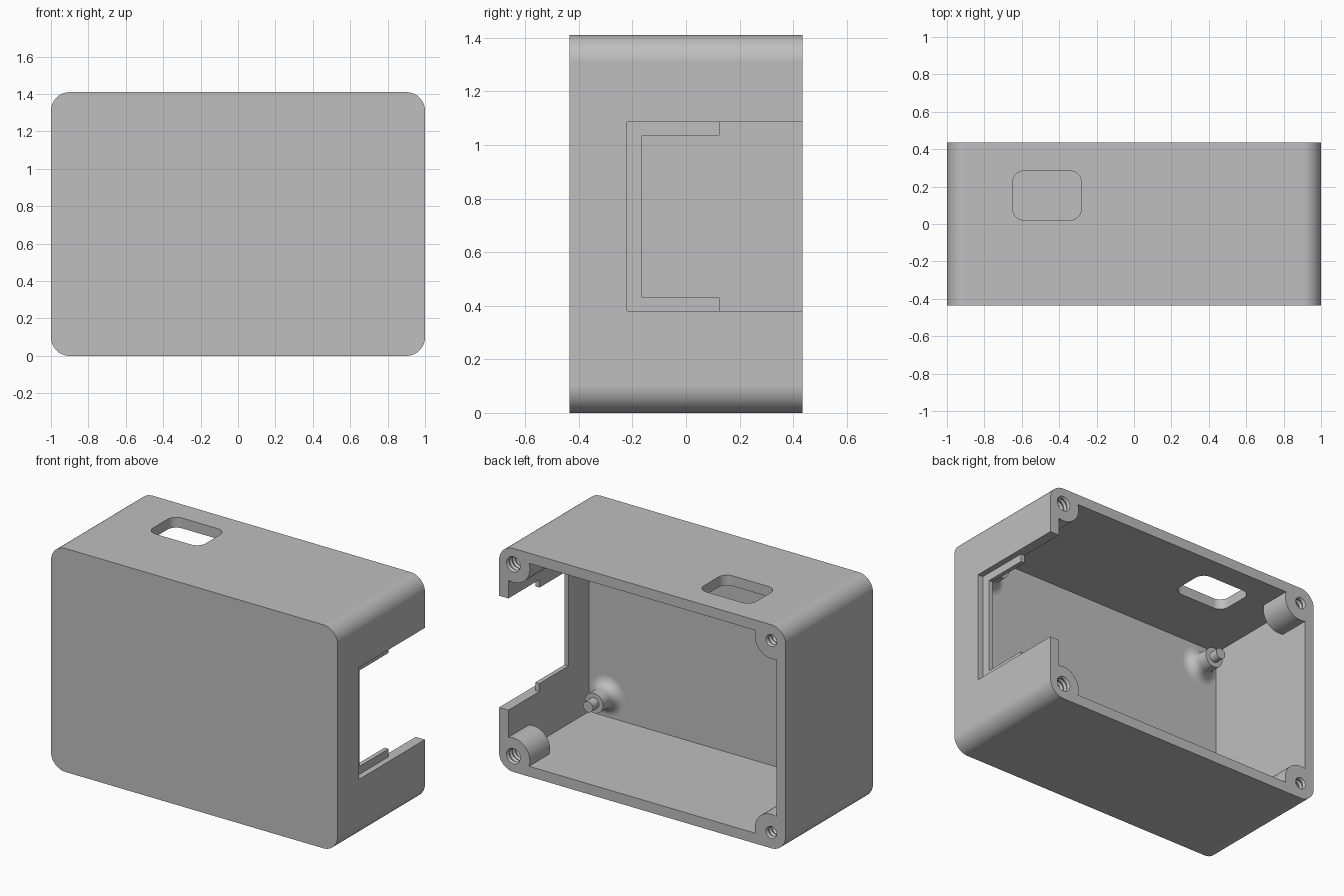
import bpy, bmesh, math
from mathutils import Matrix, Vector

if "Cube" in bpy.data.objects:
    bpy.data.objects.remove(bpy.data.objects["Cube"], do_unlink=True)

W, D, H = 1.0, 0.435, 1.41      # half width, half depth, height
T, R = 0.065, 0.1               # wall thickness, corner radius
MID = H / 2

grey = bpy.data.materials.new("matte_grey")
grey.use_nodes = True
grey.diffuse_color = (0.52, 0.52, 0.52, 1)
grey.node_tree.nodes["Principled BSDF"].inputs["Base Color"].default_value = grey.diffuse_color


def finish(name, bm):
    bmesh.ops.recalc_face_normals(bm, faces=bm.faces)
    mesh = bpy.data.meshes.new(name)
    bm.to_mesh(mesh)
    bm.free()
    mesh.materials.append(grey)
    ob = bpy.data.objects.new(name, mesh)
    bpy.context.collection.objects.link(ob)
    return ob


def box(name, x, y, z):
    """Box from three (low, high) ranges."""
    bm = bmesh.new()
    bmesh.ops.create_cube(bm, size=1)
    for v in bm.verts:
        v.co = [sum(r) / 2 + c * (r[1] - r[0]) for r, c in zip((x, y, z), v.co)]
    return finish(name, bm)


def rounded_prism(name, half_u, half_v, radius, depth, matrix, seg=12):
    """Rounded rectangle extruded along local z, then placed by matrix."""
    bm = bmesh.new()
    ring = []
    for q, (su, sv) in enumerate(((1, 1), (-1, 1), (-1, -1), (1, -1))):
        for i in range(seg + 1):
            a = (q + i / seg) * math.pi / 2
            ring.append(bm.verts.new((su * (half_u - radius) + radius * math.cos(a),
                                      sv * (half_v - radius) + radius * math.sin(a),
                                      -depth / 2)))
    face = bm.faces.new(ring)
    top = bmesh.ops.extrude_face_region(bm, geom=[face])["geom"]
    bmesh.ops.translate(bm, vec=(0, 0, depth),
                        verts=[g for g in top if isinstance(g, bmesh.types.BMVert)])
    bm.transform(matrix)
    return finish(name, bm)


def lathe(name, profile, x, z, steps=40):
    """Closed solid from (radius, y) points turned about an axis along y."""
    bm = bmesh.new()
    verts = [bm.verts.new((r, y, 0)) for r, y in profile]
    edges = [bm.edges.new(p) for p in zip(verts, verts[1:])]
    bmesh.ops.spin(bm, geom=verts + edges, cent=(0, 0, 0), axis=(0, 1, 0),
                   angle=math.tau, steps=steps, use_merge=False)
    bmesh.ops.remove_doubles(bm, verts=bm.verts, dist=1e-5)
    bmesh.ops.translate(bm, vec=(x, 0, z), verts=bm.verts)
    return finish(name, bm)


def cut(target, cutter):
    mod = target.modifiers.new("cut", 'BOOLEAN')
    mod.object, mod.operation, mod.solver = cutter, 'DIFFERENCE', 'EXACT'
    bpy.context.view_layer.objects.active = target
    bpy.ops.object.modifier_apply(modifier=mod.name)
    bpy.data.objects.remove(cutter, do_unlink=True)


def smooth(ob):
    bpy.ops.object.select_all(action='DESELECT')
    ob.select_set(True)
    bpy.context.view_layer.objects.active = ob
    bpy.ops.object.shade_smooth_by_angle(angle=math.radians(25))
    ob.modifiers.new("weighted_normals", 'WEIGHTED_NORMAL').keep_sharp = True


# Outer body with rounded vertical-profile corners
body = rounded_prism("enclosure_body", W, MID, R, 2 * D,
                     Matrix.Translation((0, 0, MID)) @ Matrix.Rotation(math.pi / 2, 4, 'X'))

# Cavity, leaving the four screw bosses standing at the open back
cavity = box("cavity", (T - W, W - T), (T - D, D + 0.1), (T, H - T))
corners = [(sx * (W - R), MID + sz * (MID - R)) for sx in (-1, 1) for sz in (-1, 1)]
for x, z in corners:
    cut(cavity, lathe("boss", [(0, D - 0.2), (0.115, D - 0.2), (0.115, D + 0.2), (0, D + 0.2)], x, z))
cut(body, cavity)

# Threaded screw holes, larger on the window side
for x, z in corners:
    r = 0.048 if x > 0 else 0.037
    grooves = [(r - 0.008 * (i % 2), D - 0.015 * i) for i in range(11)]
    end = grooves[-1][1]
    cut(body, lathe("screw_hole", [(0, D + 0.05), (r, D + 0.05)] + grooves + [(0, end)], x, z, 24))

# Side window: through opening, shallow outer recess, and wide entry at the back
cut(body, box("window", (0.85, 1.2), (-0.165, 0.6), (0.43, 1.035)))
cut(body, box("window_recess", (W - 0.037, 1.2), (-0.22, 0.6), (0.38, 1.085)))
cut(body, box("window_entry", (0.85, 1.2), (0.125, 0.6), (0.38, 1.085)))

# Rounded slot in the top wall
cut(body, rounded_prism("top_slot", 0.183, 0.132, 0.06, 0.3,
                        Matrix.Translation((-0.465, 0.152, H)), 8))
smooth(body)

# Flared standoffs with locating pins on the inside of the front wall
base = T - D
flare = [(0.125 - 0.062 * math.sin(a), base + 0.062 * (1 - math.cos(a)))
         for a in (i * math.pi / 16 for i in range(9))]
post = [(0, base - 0.01), (0.125, base - 0.01)] + flare + [
    (0.063, base + 0.13), (0.034, base + 0.13), (0.034, base + 0.19), (0, base + 0.19)]
for side, sx in (("left", 1), ("right", -1)):
    for level, sz in (("upper", 1), ("lower", -1)):
        smooth(lathe(f"standoff_{level}_{side}", post, sx * 0.81, MID + sz * 0.505))
